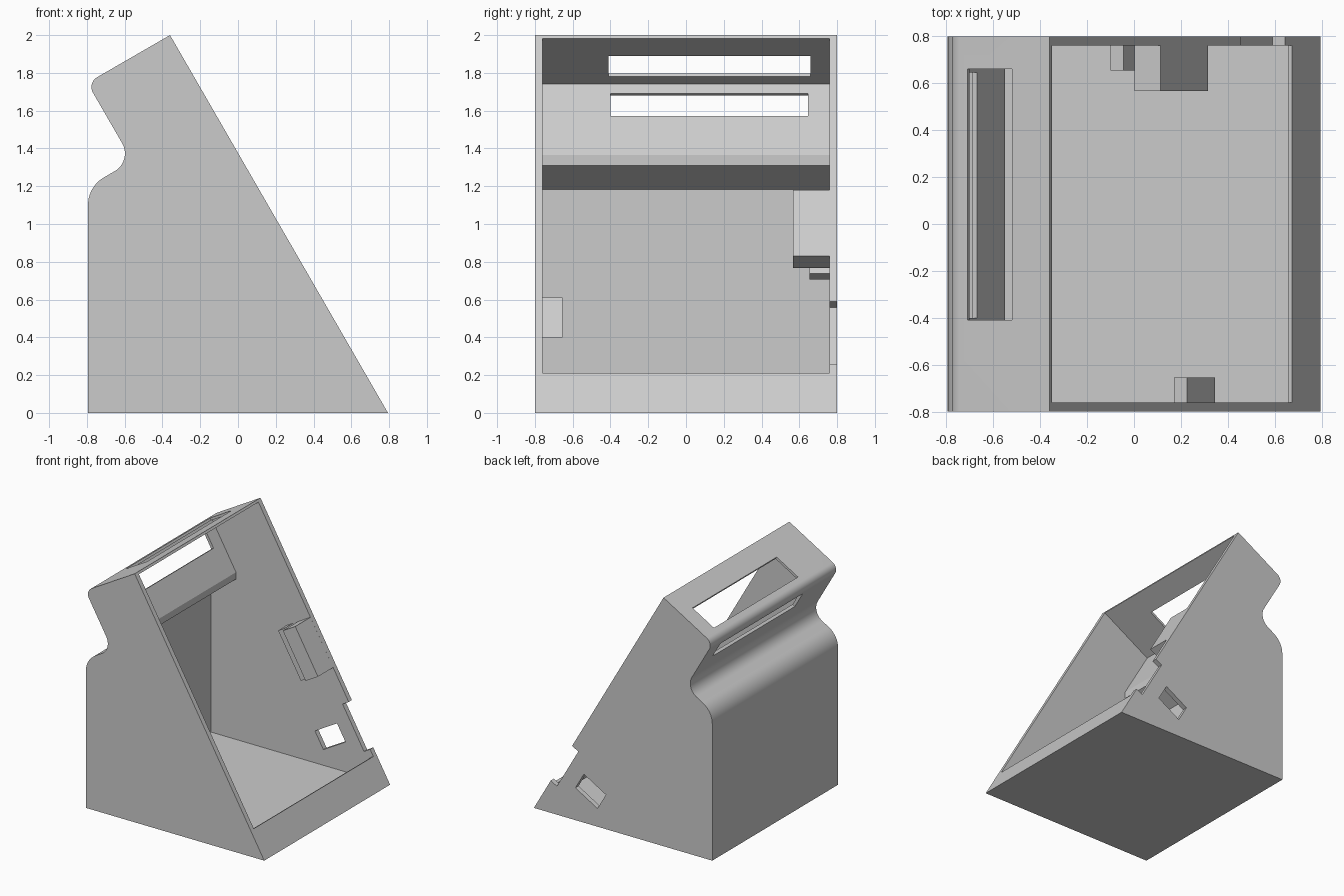
import bpy, bmesh, math
from mathutils import Vector

cube = bpy.data.objects.get("Cube")
if cube:
    bpy.data.objects.remove(cube, do_unlink=True)

HALF = 0.794                      # half the base length
COS, SIN = math.cos(math.radians(30)), 0.5
TAN = SIN / COS

grey = bpy.data.materials.new("light grey plastic")
grey.use_nodes = True
colour = (0.6, 0.6, 0.6, 1)
grey.diffuse_color = colour
grey.node_tree.nodes["Principled BSDF"].inputs["Base Color"].default_value = colour


def prism(name, profile, y0, y1):
    """Extrude an x-z profile from y0 to y1."""
    bm = bmesh.new()
    face = bm.faces.new([bm.verts.new((x, y0, z)) for x, z in profile])
    ext = bmesh.ops.extrude_face_region(bm, geom=[face])["geom"]
    verts = [v for v in ext if isinstance(v, bmesh.types.BMVert)]
    bmesh.ops.translate(bm, verts=verts, vec=(0, y1 - y0, 0))
    bmesh.ops.recalc_face_normals(bm, faces=bm.faces)
    mesh = bpy.data.meshes.new(name)
    bm.to_mesh(mesh)
    bm.free()
    mesh.materials.append(grey)
    obj = bpy.data.objects.new(name, mesh)
    bpy.context.collection.objects.link(obj)
    return obj


def fillet(prev, corner, nxt, t, steps=10):
    """Arc that rounds a corner, starting t away from it."""
    p, a, b = Vector(corner), Vector(prev), Vector(nxt)
    da, db = (a - p).normalized(), (b - p).normalized()
    half = da.angle(db) / 2
    centre = p + (da + db).normalized() * t / math.cos(half)
    v0, v1 = p + da * t - centre, p + db * t - centre
    sweep = math.pi - 2 * half
    arc = []
    for i in range(steps + 1):
        f = i / steps
        v = (v0 * math.sin((1 - f) * sweep) + v1 * math.sin(f * sweep)) / math.sin(sweep)
        arc.append(tuple(centre + v))
    return arc


def on_slope(z, depth):
    """Point below the sloping front, measured square to it."""
    return (HALF - z * TAN - depth * COS, z - depth * SIN)


def slope_rect(z0, z1, d0, d1):
    return [on_slope(z0, d0), on_slope(z1, d0), on_slope(z1, d1), on_slope(z0, d1)]


def slot(a, b, reach=0.04):
    """Rectangle straddling the line a-b."""
    a, b = Vector(a), Vector(b)
    d = (b - a).normalized()
    n = Vector((-d.y, d.x)) * reach
    return [a + n, b + n, b - n, a - n]


def cut(body, cutter):
    mod = body.modifiers.new("cut", "BOOLEAN")
    mod.operation, mod.solver, mod.object = "DIFFERENCE", "EXACT", cutter
    bpy.context.view_layer.objects.active = body
    bpy.ops.object.modifier_apply(modifier=mod.name)
    bpy.data.objects.remove(cutter, do_unlink=True)


# Outer shell with rounded grip, neck and shoulder
peak, grip, neck = (-0.36, 2.0), (-0.798, 1.747), (-0.559, 1.334)
shoulder, heel = (-HALF, 1.198), (-HALF, 0)
outline = [heel, (HALF, 0), peak]
outline += fillet(peak, grip, neck, 0.06)
outline += fillet(grip, neck, shoulder, 0.108)
outline += fillet(neck, shoulder, heel, 0.097)
shell = prism("shell", outline, -0.8, 0.8)

# Hollow interior, open through the sloping front
cavity = [(-0.772, 0.02), (0.758, 0.02), on_slope(0.21, 0.02), on_slope(0.21, -0.05),
          (-0.307, 2.008), (-0.768, 1.742), (-0.55, 1.365), (-0.55, 1.31), (-0.772, 1.182)]
cut(shell, prism("cavity_cutter", cavity, -0.76, 0.76))

# Handle slots, cable hole and edge notch
cut(shell, prism("top_slot_cutter", slot((-0.71, 1.797), (-0.52, 1.907)), -0.41, 0.66))
cut(shell, prism("neck_slot_cutter", slot((-0.67, 1.57), (-0.74, 1.69)), -0.40, 0.645))
cut(shell, prism("hole_cutter", slope_rect(0.355, 0.485, 0.19, 0.417), 0.7, 0.9))
cut(shell, prism("notch_cutter", slope_rect(0.26, 0.59, -0.05, 0.063), 0.7, 0.9))

# Retaining blocks on the side walls
parts = [shell,
         prism("large_block", slope_rect(0.83, 1.18, 0, 0.127), 0.567, 0.765),
         prism("small_block", slope_rect(0.83, 1.18, 0.183, 0.247), 0.655, 0.765),
         prism("wedge_block", [(0.225, 0.61), (0.345, 0.40), (0.273, 0.40), (0.17, 0.578)],
               -0.765, -0.655)]

# Smooth the curves, keep the edges sharp
bpy.ops.object.select_all(action="DESELECT")
for part in parts:
    part.select_set(True)
bpy.context.view_layer.objects.active = shell
bpy.ops.object.shade_smooth_by_angle(angle=math.radians(30))
